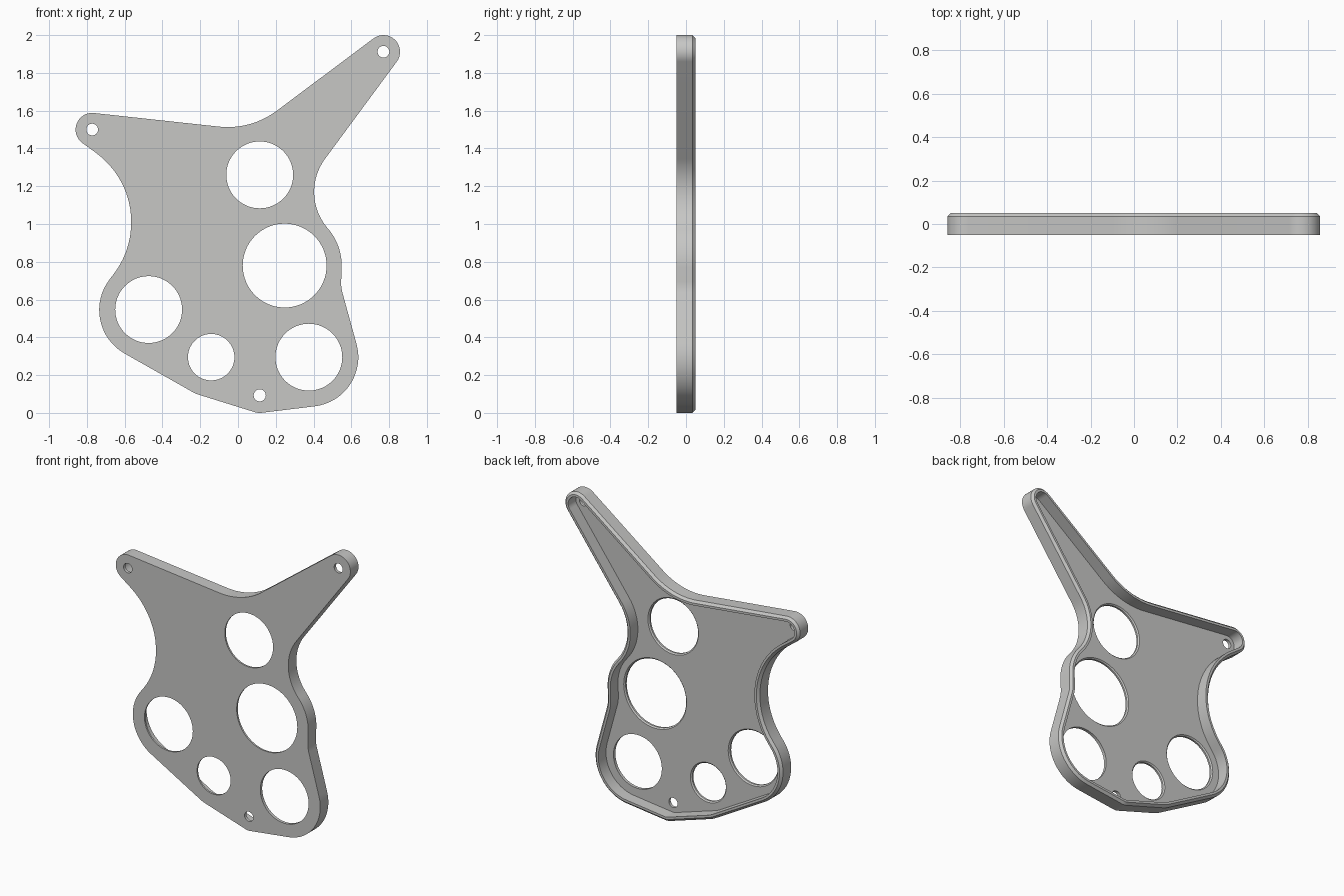
import bpy, bmesh, math
from mathutils import Vector

if "Cube" in bpy.data.objects:
    bpy.data.objects.remove(bpy.data.objects["Cube"], do_unlink=True)

FRONT, FLOOR, BEVEL, BACK = -0.05, -0.03, 0.035, 0.05
CHAMFER, RIM, STEPS = 0.015, 0.03, 16

# Outline as a belt round circles (x, z, radius); a negative radius is a hollow
BELT = [
    (0.77, 1.912, 0.088),     # upper arm tip
    (-0.055, 1.948, -0.435),
    (-0.772, 1.5, 0.088),     # side arm tip
    (-1.018, 1.01, -0.453),
    (-0.47, 0.545, 0.265),
    (-0.14, 0.295, 0.21),
    (0.115, 0.09, 0.09),      # bottom corner
    (0.375, 0.295, 0.262),
    (0.746, 0.688, -0.2),
    (0.25, 0.78, 0.299),
    (0.697, 1.17, -0.294),
]

# Holes (x, z, radius, bevel on the back edge)
HOLES = [
    (0.115, 1.26, 0.177, 0.008),
    (0.247, 0.78, 0.222, 0.008),
    (0.375, 0.295, 0.177, 0),
    (-0.473, 0.547, 0.177, 0.008),
    (-0.142, 0.295, 0.123, 0.008),
    (0.115, 0.093, 0.032, 0),
    (-0.772, 1.5, 0.031, 0),
    (0.77, 1.912, 0.031, 0),
]


def tangent_angle(a, b):
    """Angle of the outward normal of the line from circle a to circle b."""
    d = Vector((b[0] - a[0], b[1] - a[1]))
    k = max(-1, min(1, (a[2] - b[2]) / d.length))
    return math.atan2(d.y, d.x) - math.acos(k)


def outline(inset):
    points = []
    for i, (x, z, r) in enumerate(BELT):
        start = tangent_angle(BELT[i - 1], BELT[i])
        end = tangent_angle(BELT[i], BELT[(i + 1) % len(BELT)])
        sweep = (end - start) % math.tau
        if r < 0:
            sweep -= math.tau
        for s in range(STEPS + 1):
            t = start + sweep * s / STEPS
            points.append((x + (r - inset) * math.cos(t), z + (r - inset) * math.sin(t)))
    return points


def circle(x, z, r, n=64):
    return [(x + r * math.cos(math.tau * i / n), z + r * math.sin(math.tau * i / n))
            for i in range(n)]


bm = bmesh.new()


def ring(points, y):
    return [bm.verts.new((x, y, z)) for x, z in points]


def walls(rings):
    for a, b in zip(rings, rings[1:]):
        for i in range(len(a)):
            bm.faces.new((a[i - 1], a[i], b[i], b[i - 1]))


def fill(rings):
    edges = [bm.edges.get((r[i - 1], r[i])) for r in rings for i in range(len(r))]
    bmesh.ops.triangle_fill(bm, use_beauty=True, use_dissolve=False, edges=edges,
                            normal=(0, 1, 0))


# Outer wall, bevelled rim and inner wall
shell = [ring(outline(0), FRONT), ring(outline(0), BEVEL), ring(outline(CHAMFER), BACK),
         ring(outline(RIM), BACK), ring(outline(RIM), FLOOR)]
walls(shell)

# Hole walls through the thin floor
front_loops, floor_loops = [shell[0]], [shell[-1]]
for x, z, r, bevel in HOLES:
    loops = [ring(circle(x, z, r), FRONT)]
    if bevel:
        loops.append(ring(circle(x, z, r), FLOOR - bevel))
    loops.append(ring(circle(x, z, r + bevel), FLOOR))
    walls(loops)
    front_loops.append(loops[0])
    floor_loops.append(loops[-1])

# Front face and recessed floor
fill(front_loops)
fill(floor_loops)
bmesh.ops.recalc_face_normals(bm, faces=bm.faces[:])

mesh = bpy.data.meshes.new("cover_plate")
bm.to_mesh(mesh)
bm.free()
plate = bpy.data.objects.new("cover_plate", mesh)
bpy.context.collection.objects.link(plate)

# Plain grey finish
grey = bpy.data.materials.new("light_grey")
grey.use_nodes = True
colour = (0.57, 0.57, 0.56, 1)
grey.diffuse_color = colour
for node in grey.node_tree.nodes:
    if node.type == "BSDF_PRINCIPLED":
        node.inputs["Base Color"].default_value = colour
mesh.materials.append(grey)

bpy.ops.object.select_all(action="DESELECT")
plate.select_set(True)
bpy.context.view_layer.objects.active = plate
bpy.ops.object.shade_smooth_by_angle(angle=math.radians(30))
